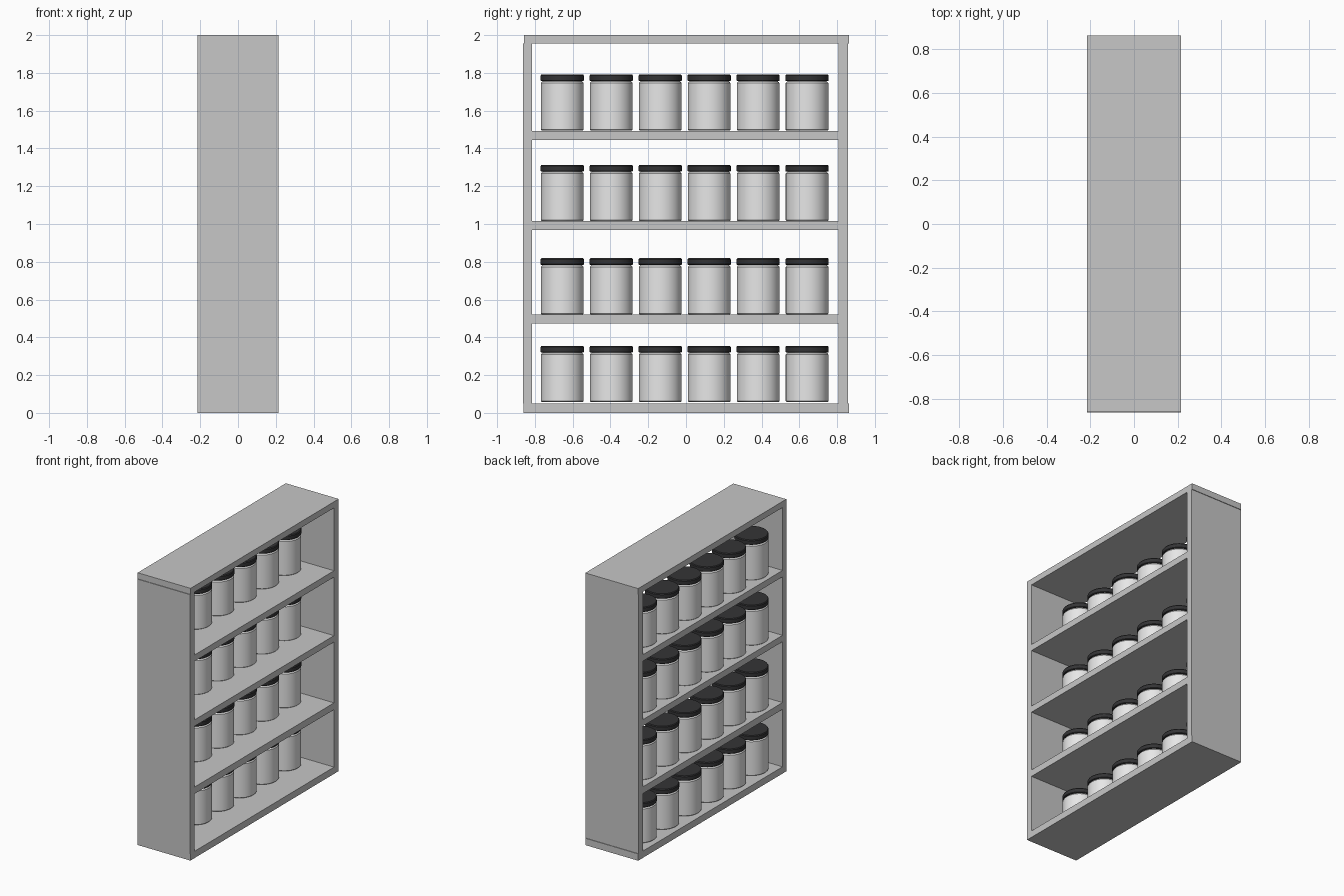
import bpy, bmesh, math

if "Cube" in bpy.data.objects:
    bpy.data.objects.remove(bpy.data.objects["Cube"])


def material(name, rgb):
    m = bpy.data.materials.new(name)
    m.diffuse_color = (*rgb, 1.0)
    m.use_nodes = True
    m.node_tree.nodes["Principled BSDF"].inputs["Base Color"].default_value = m.diffuse_color
    return m


FRAME = material("grey_frame", (0.57, 0.57, 0.57))
JAR = material("pale_jar", (0.8, 0.8, 0.8))
LID = material("black_lid", (0.034, 0.034, 0.036))


def finish(name, bm, mat):
    mesh = bpy.data.meshes.new(name)
    bm.to_mesh(mesh)
    bm.free()
    mesh.materials.append(mat)
    obj = bpy.data.objects.new(name, mesh)
    bpy.context.collection.objects.link(obj)
    return obj


def box(name, x, y, z, mat=FRAME):
    """Box from (min, max) ranges on each axis."""
    bm = bmesh.new()
    bmesh.ops.create_cube(bm, size=1)
    for v in bm.verts:
        v.co = [r[0] if c < 0 else r[1] for c, r in zip(v.co, (x, y, z))]
    return finish(name, bm, mat)


def lathe(name, profile, mat, steps=48):
    """Turned solid from (radius, height) points, smooth with sharp edges."""
    bm = bmesh.new()
    verts = [bm.verts.new((r, 0, z)) for r, z in profile]
    edges = [bm.edges.new(pair) for pair in zip(verts, verts[1:])]
    bmesh.ops.spin(bm, geom=verts + edges, cent=(0, 0, 0), axis=(0, 0, 1),
                   angle=2 * math.pi, steps=steps)
    bmesh.ops.remove_doubles(bm, verts=bm.verts, dist=0.0002)
    bmesh.ops.recalc_face_normals(bm, faces=bm.faces)
    for f in bm.faces:
        f.smooth = True
    for e in bm.edges:
        e.smooth = e.calc_face_angle(0) < math.radians(30)
    return finish(name, bm, mat)


# Open frame: top and bottom boards with the side boards between them
DEPTH = (-0.215, 0.215)
box("bottom_board", DEPTH, (-0.86, 0.8625), (0, 0.05))
box("top_board", DEPTH, (-0.858, 0.8625), (1.955, 2.0))
box("left_side", DEPTH, (-0.8625, -0.814), (0.05, 1.955))
box("right_side", DEPTH, (0.808, 0.858), (0.05, 1.955))

# Shelves
for i, (low, high) in enumerate([(0.472, 0.522), (0.969, 1.016), (1.446, 1.493)]):
    box(f"shelf_{i + 1}", DEPTH, (-0.814, 0.808), (low, high))

# Jar and lid, copied along each shelf
jar = lathe("jar", [(0, 0), (0.109, 0), (0.113, 0.004), (0.113, 0.251),
                    (0.108, 0.257), (0.104, 0.26), (0.104, 0.266), (0, 0.266)], JAR)
lid = lathe("lid", [(0, 0.261), (0.111, 0.261), (0.1145, 0.265), (0.1145, 0.291),
                    (0.110, 0.297), (0, 0.297)], LID)
for row, z in enumerate((0.058, 0.522, 1.016, 1.495)):
    for col in range(6):
        for part in (jar, lid):
            if row == col == 0:
                obj = part
            else:
                obj = bpy.data.objects.new(f"{part.name}_{row + 1}_{col + 1}", part.data)
                bpy.context.collection.objects.link(obj)
            obj.location = (-0.073, -0.655 + 0.2592 * col, z)
